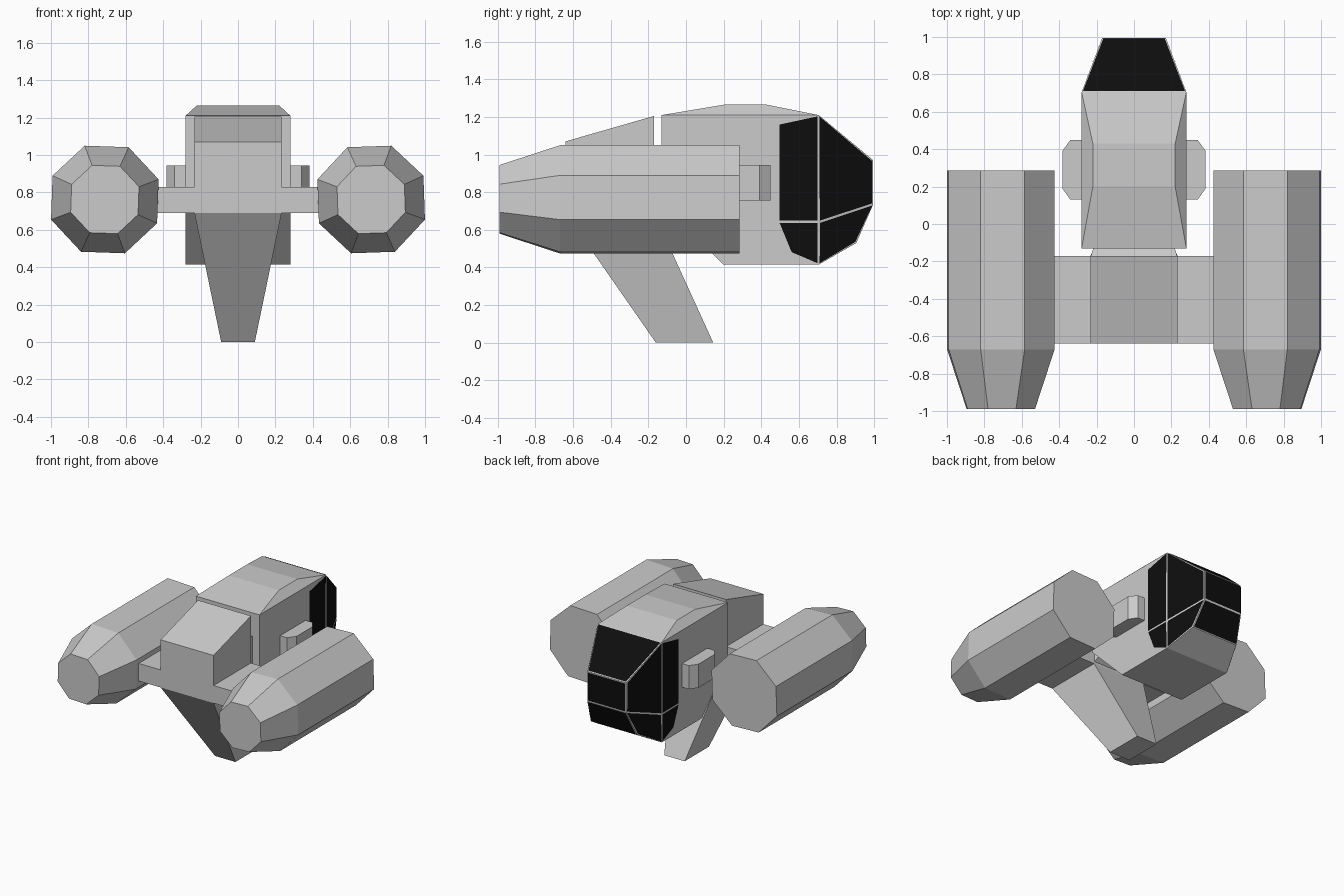
import bpy, bmesh, math
from mathutils import Vector

if "Cube" in bpy.data.objects:
    bpy.data.objects.remove(bpy.data.objects["Cube"])

glass = bpy.data.materials.new("black_glass")
glass.diffuse_color = (0.004, 0.004, 0.004, 1)
glass.use_nodes = True
glass.node_tree.nodes["Principled BSDF"].inputs["Base Color"].default_value = glass.diffuse_color


def finish(name, bm, mat=None):
    me = bpy.data.meshes.new(name)
    bm.to_mesh(me)
    bm.free()
    if mat:
        me.materials.append(mat)
    ob = bpy.data.objects.new(name, me)
    bpy.context.collection.objects.link(ob)
    return ob


def hull(name, pts):
    """Convex faceted solid through the given points."""
    bm = bmesh.new()
    vs = [bm.verts.new(p) for p in pts]
    bmesh.ops.convex_hull(bm, input=vs)
    bmesh.ops.dissolve_limit(bm, angle_limit=math.radians(1), verts=bm.verts, edges=bm.edges)
    bmesh.ops.recalc_face_normals(bm, faces=bm.faces)
    return finish(name, bm)


def both(pts):
    """Points (x, y, z) on both sides of the centre plane."""
    return [(s * x, y, z) for x, y, z in pts for s in (-1, 1)]


def pane(name, pts):
    """Glass panel inset from its outline, leaving a thin frame around it."""
    bm = bmesh.new()
    f = bm.faces.new([bm.verts.new(p) for p in pts])
    f.normal_update()
    if f.normal.dot(f.calc_center_median() - Vector((0, 0.5, 0.8))) < 0:
        f.normal_flip()
    rim = bmesh.ops.inset_individual(bm, faces=[f], thickness=0.009, depth=0.003)["faces"]
    bmesh.ops.delete(bm, geom=rim, context='FACES')
    finish(name, bm, glass)


# Cabin: half-width, y, z of each profile corner
hull("cabin", both([
    (.28, -.13, 1.21), (.22, .2, 1.265), (.22, .43, 1.265), (.28, .705, 1.21),
    (.17, .995, .97), (.17, .995, .735), (.204, .905, .53), (.28, .705, .415),
    (.28, .2, .415), (.28, -.13, .745)]))

# Nose windows across the front
nose = [(.28, .705, 1.21), (.17, .995, .97), (.17, .995, .735), (.204, .905, .53)]
for name, (a, b) in zip(("top", "middle", "lower"), zip(nose, nose[1:])):
    pane(f"{name}_windscreen", [a, b, (-b[0], *b[1:]), (-a[0], *a[1:])])

# Side windows
for side, s in (("left", -1), ("right", 1)):
    panes = {
        "quarter_window_upper": [nose[0], nose[1], nose[2], (.28, .705, .642)],
        "quarter_window_lower": [(.28, .705, .642), nose[2], nose[3], (.28, .705, .415)],
        "door_window_upper": [(.28, .49, .642), (.28, .705, .642), (.28, .705, 1.21), (.28, .49, 1.165)],
        "door_window_lower": [(.28, .49, .642), (.28, .705, .642), (.28, .705, .415), (.28, .555, .475)],
    }
    for name, pts in panes.items():
        pane(f"{side}_{name}", [(s * x, y, z) for x, y, z in pts])

    # Side pod with chamfered corners
    plan = [(.27, .13), (.34, .13), (.383, .19), (.383, .39), (.34, .45), (.27, .45)]
    hull(f"{side}_side_pod", [(s * x, y, z) for x, y in plan for z in (.757, .945)])

    # Eight-sided engine, tapered at the front end
    rings = [(-.99, .195), (-.67, .307), (.285, .307)]
    angles = [math.radians(20.5 + 45 * i) for i in range(8)]
    hull(f"{side}_engine", [
        (s * (.712 - r * math.cos(a)), y, .762 + r * math.sin(a))
        for y, r in rings for a in angles])

# Cross wing joining the engines
hull("cross_wing", both([(.43, y, z) for y in (-.64, -.17) for z in (.69, .83)]))

# Sloped housing on the wing
hull("rear_housing", both([(.233, -.64, .7), (.233, -.17, .7), (.233, -.17, 1.205), (.233, -.64, 1.07)]))

# Neck between housing and cabin
hull("neck", both([(.233, -.18, .7), (.233, -.18, 1.04), (.215, -.12, 1.02), (.215, -.12, .75)]))

# Raked landing strut tapering to the foot
hull("landing_strut", both([(.233, -.64, .69), (.233, -.17, .69), (.09, .145, 0), (.09, -.16, 0)]))
